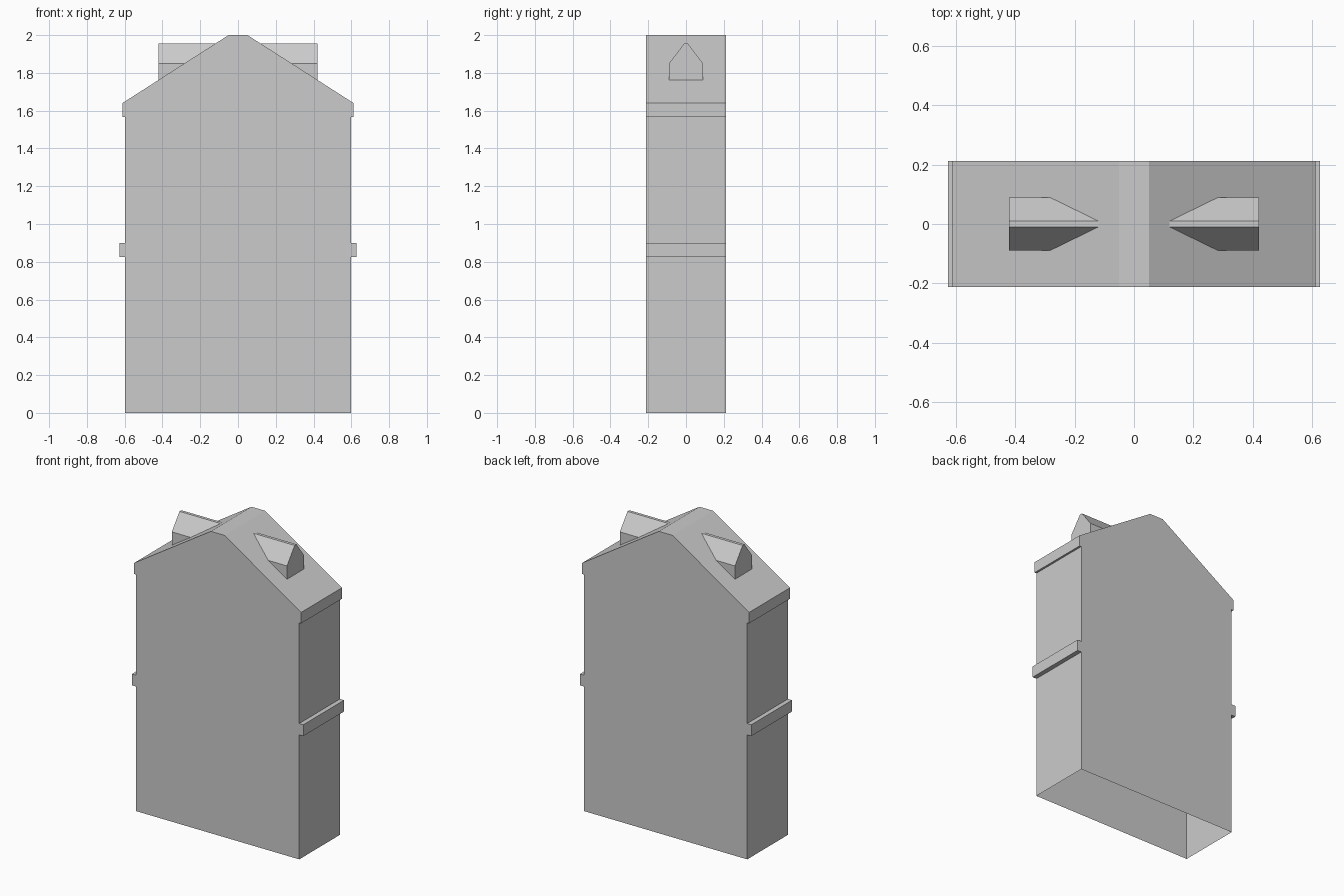
import bpy, bmesh

if "Cube" in bpy.data.objects:
    bpy.data.objects.remove(bpy.data.objects["Cube"])

DEPTH = 0.213
RIDGE_X, RIDGE_Z = 0.05, 2.0
EAVE_X, EAVE_Z = 0.612, 1.64


def roof_x(z):
    """x of the right roof slope at height z"""
    return RIDGE_X + (RIDGE_Z - z) * (EAVE_X - RIDGE_X) / (RIDGE_Z - EAVE_Z)


def make_object(name, bm):
    bmesh.ops.remove_doubles(bm, verts=bm.verts, dist=1e-5)
    bmesh.ops.recalc_face_normals(bm, faces=bm.faces)
    mesh = bpy.data.meshes.new(name)
    bm.to_mesh(mesh)
    bm.free()
    obj = bpy.data.objects.new(name, mesh)
    bpy.context.collection.objects.link(obj)
    return obj


# House shell: gabled outline with side ledge and eaves, open underneath
half = [(0.598, 0), (0.598, 0.825), (0.628, 0.825), (0.628, 0.9),
        (0.598, 0.9), (0.598, 1.567), (EAVE_X, 1.567),
        (EAVE_X, EAVE_Z), (RIDGE_X, RIDGE_Z)]
outline = half + [(-x, z) for x, z in reversed(half)]
bm = bmesh.new()
front = [bm.verts.new((x, -DEPTH, z)) for x, z in outline]
back = [bm.verts.new((x, DEPTH, z)) for x, z in outline]
bm.faces.new(front)
bm.faces.new(back[::-1])
for i in range(len(outline) - 1):
    bm.faces.new((front[i], front[i + 1], back[i + 1], back[i]))
make_object("house_shell", bm)

# Dormers: gable outline run back until it meets the roof slope
DORMER_X = 0.422
sill_z = RIDGE_Z - (DORMER_X - RIDGE_X) * (RIDGE_Z - EAVE_Z) / (EAVE_X - RIDGE_X)
gable = [(-0.09, sill_z), (-0.09, 1.85), (-0.01, 1.955),
         (0.01, 1.955), (0.09, 1.85), (0.09, sill_z)]
for side, name in ((1, "right_dormer"), (-1, "left_dormer")):
    bm = bmesh.new()
    outer = [bm.verts.new((side * DORMER_X, y, z)) for y, z in gable]
    inner = [v if z == sill_z else bm.verts.new((side * roof_x(z), y, z))
             for v, (y, z) in zip(outer, gable)]
    bm.faces.new(outer)
    for i in range(len(gable) - 1):
        ring = [outer[i], outer[i + 1], inner[i + 1], inner[i]]
        bm.faces.new(list(dict.fromkeys(ring)))
    obj = make_object(name, bm)
    # Make the open dormer's normals face outwards
    if obj.data.polygons[0].normal.x * side < 0:
        obj.data.flip_normals()
